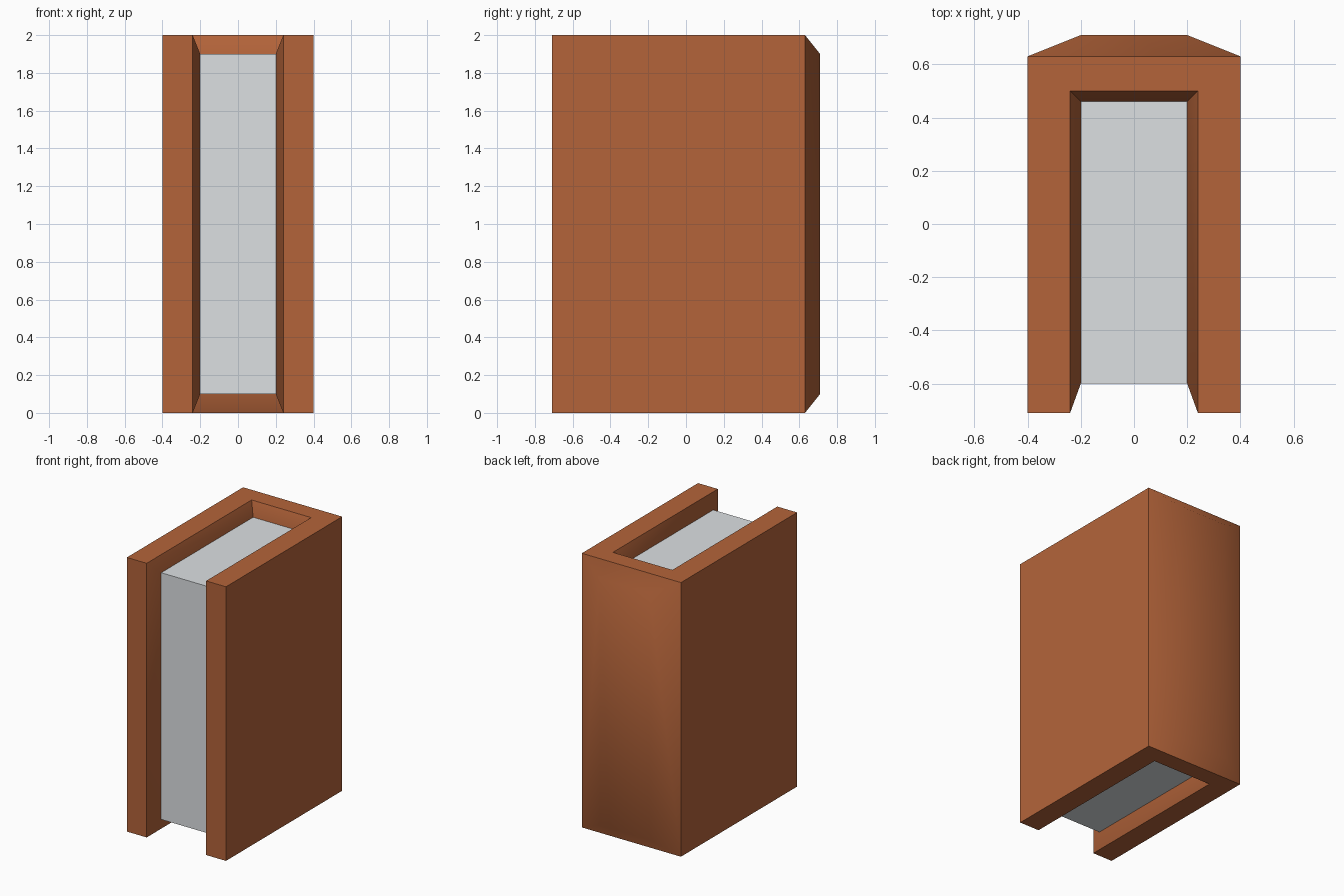
import bpy, bmesh, math

if "Cube" in bpy.data.objects:
    bpy.data.objects.remove(bpy.data.objects["Cube"])


def material(name, rgb):
    m = bpy.data.materials.new(name)
    m.diffuse_color = (*rgb, 1)
    m.use_nodes = True
    m.node_tree.nodes["Principled BSDF"].inputs["Base Color"].default_value = m.diffuse_color
    return m


leather = material("brown_cover", (0.456, 0.127, 0.042))
paper = material("pale_grey_pages", (0.716, 0.745, 0.768))


def make_object(name, bm, mat):
    bmesh.ops.remove_doubles(bm, verts=bm.verts, dist=1e-4)
    bmesh.ops.recalc_face_normals(bm, faces=bm.faces)
    me = bpy.data.meshes.new(name)
    bm.to_mesh(me)
    bm.free()
    me.materials.append(mat)
    ob = bpy.data.objects.new(name, me)
    bpy.context.collection.objects.link(ob)
    bpy.context.view_layer.objects.active = ob
    ob.select_set(True)
    bpy.ops.object.shade_smooth_by_angle(angle=math.radians(45))
    ob.select_set(False)


def quad(bm, *pts):
    bm.faces.new([bm.verts.new(p) for p in pts])


W, H, FRONT, BACK = 0.4, 2.0, -0.71, 0.63

# Cover: side boards, rims and bevelled lips, mirrored in x and z
bm = bmesh.new()
for s in (-1, 1):
    def rim(y, x):          # four corners of a board at x, top and bottom
        return (s * x, y)
    quad(bm, (s*W, FRONT, 0), (s*W, BACK, 0), (s*W, BACK, H), (s*W, FRONT, H))
    quad(bm, (s*W, FRONT, 0), (s*.24, FRONT, 0), (s*.24, FRONT, H), (s*W, FRONT, H))
    quad(bm, (s*.24, FRONT, 0), (s*.2, -.6, .1), (s*.2, -.6, 1.9), (s*.24, FRONT, H))
    # spine flank
    quad(bm, (s*W, BACK, 0), (s*.2, .71, .1), (s*.2, .71, 1.9), (s*W, BACK, H))
    for z, zi in ((0, .1), (H, 1.9)):
        quad(bm, (s*W, FRONT, z), (s*.24, FRONT, z), (s*.24, .5, z), (s*W, BACK, z))
        quad(bm, (s*.24, FRONT, z), (s*.2, -.6, zi), (s*.2, .46, zi), (s*.24, .5, z))
# Spine: end rims, inner lips, slopes and flat back panel
for z, zi in ((0, .1), (H, 1.9)):
    quad(bm, (-.24, .5, z), (.24, .5, z), (W, BACK, z), (-W, BACK, z))
    quad(bm, (-.24, .5, z), (.24, .5, z), (.2, .46, zi), (-.2, .46, zi))
    quad(bm, (-W, BACK, z), (W, BACK, z), (.2, .71, zi), (-.2, .71, zi))
quad(bm, (-.2, .71, .1), (.2, .71, .1), (.2, .71, 1.9), (-.2, .71, 1.9))
# inner walls behind the pages close the shell
for s in (-1, 1):
    quad(bm, (s*.2, -.6, .1), (s*.2, .46, .1), (s*.2, .46, 1.9), (s*.2, -.6, 1.9))
quad(bm, (-.2, .46, .1), (.2, .46, .1), (.2, .46, 1.9), (-.2, .46, 1.9))
make_object("book_cover", bm, leather)

# Page block: fills the space between the lips
bm = bmesh.new()
bmesh.ops.create_cube(bm, size=1)
bmesh.ops.scale(bm, vec=(.4, 1.06, 1.8), verts=bm.verts)
bmesh.ops.translate(bm, vec=(0, -.07, 1), verts=bm.verts)
make_object("page_block", bm, paper)
